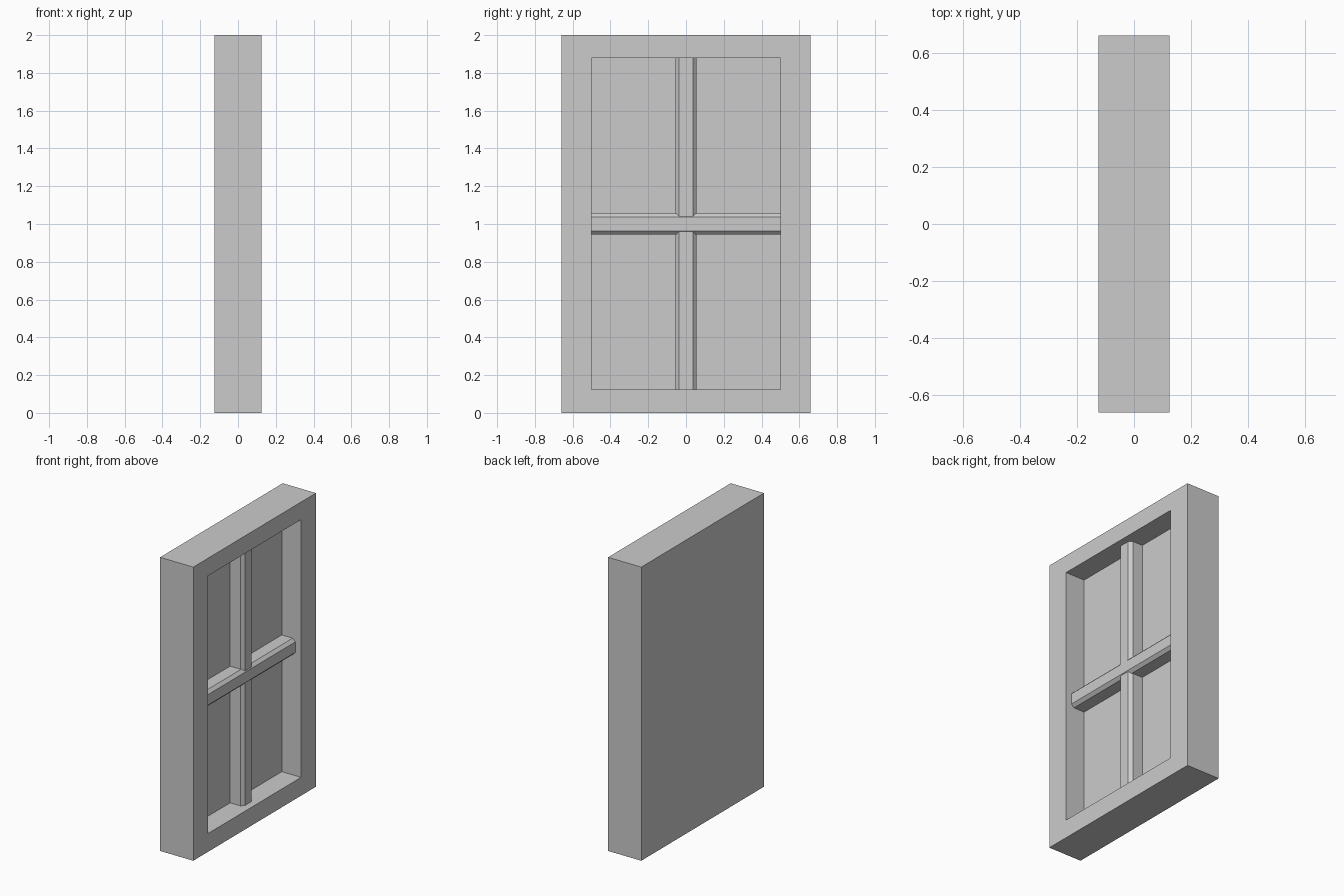
import bpy
import bmesh
from mathutils import Matrix, Vector

cube = bpy.data.objects.get("Cube")
if cube:
    bpy.data.objects.remove(cube, do_unlink=True)

# One plain grey for the whole window
grey = bpy.data.materials.new("plain_grey")
grey.use_nodes = True
colour = (0.6, 0.6, 0.6, 1)
grey.diffuse_color = colour
grey.node_tree.nodes["Principled BSDF"].inputs["Base Color"].default_value = colour

HALF_DEPTH, HALF_WIDTH, HEIGHT = 0.125, 0.66, 2.0
OPEN_Y, OPEN_LOW, OPEN_HIGH = 0.5, 0.125, 1.88
PANE_X = -0.02


def box(low, high):
    low, high = Vector(low), Vector(high)
    bm = bmesh.new()
    matrix = Matrix.Translation((low + high) / 2) @ Matrix.Diagonal((*(high - low), 1))
    bmesh.ops.create_cube(bm, size=1, matrix=matrix)
    return bm


def finish(bm, name):
    bmesh.ops.recalc_face_normals(bm, faces=bm.faces)
    mesh = bpy.data.meshes.new(name)
    bm.to_mesh(mesh)
    bm.free()
    mesh.materials.append(grey)
    obj = bpy.data.objects.new(name, mesh)
    bpy.context.collection.objects.link(obj)
    return obj


def glazing_bar(name, low, high, axis):
    # Box with its two long outer edges chamfered
    bm = box(low, high)
    edges = [e for e in bm.edges
             if all(abs(v.co.x - high[0]) < 1e-4 for v in e.verts)
             and abs(e.verts[0].co[axis] - e.verts[1].co[axis]) > 0.5]
    bmesh.ops.bevel(bm, geom=edges, offset=0.02, offset_type='OFFSET',
                    segments=1, affect='EDGES')
    return finish(bm, name)


# Frame with a recessed pane sunk into the +x side
bm = box((-HALF_DEPTH, -HALF_WIDTH, 0), (HALF_DEPTH, HALF_WIDTH, HEIGHT))
bm.normal_update()
pane = max(bm.faces, key=lambda f: f.normal.x)
bmesh.ops.inset_region(bm, faces=[pane], thickness=0.12)
for v in pane.verts:
    v.co.y = OPEN_Y if v.co.y > 0 else -OPEN_Y
    v.co.z = OPEN_HIGH if v.co.z > 1 else OPEN_LOW
pane = bmesh.ops.extrude_discrete_faces(bm, faces=[pane])["faces"][0]
for v in pane.verts:
    v.co.x = PANE_X
finish(bm, "window_frame")

# Crossed glazing bars
BAR = 0.056
glazing_bar("horizontal_bar", (PANE_X - 0.01, -OPEN_Y - 0.01, 1 - BAR),
            (PANE_X + 0.102, OPEN_Y + 0.01, 1 + BAR), 1)
glazing_bar("vertical_bar", (PANE_X - 0.01, -BAR, OPEN_LOW - 0.01),
            (PANE_X + 0.097, BAR, OPEN_HIGH + 0.01), 2)
